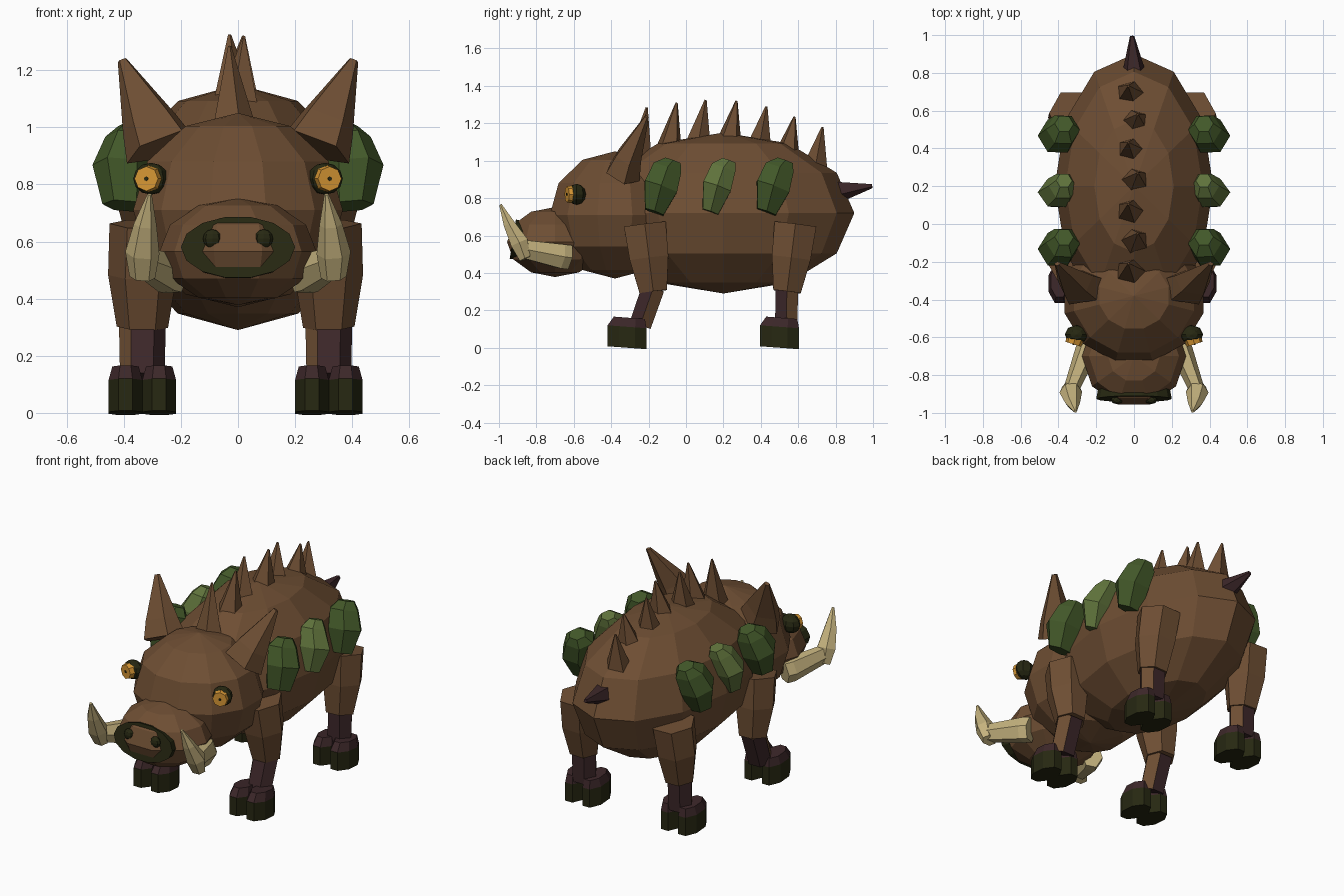
import bpy, bmesh, math
from mathutils import Vector, Matrix

if "Cube" in bpy.data.objects:
    bpy.data.objects.remove(bpy.data.objects["Cube"])


def material(name, rgb):
    m = bpy.data.materials.new(name)
    m.diffuse_color = (*rgb, 1)
    m.use_nodes = True
    m.node_tree.nodes["Principled BSDF"].inputs["Base Color"].default_value = m.diffuse_color
    return m


BROWN = material("brown hide", (0.155, 0.076, 0.033))
DARK = material("dark hide", (0.045, 0.020, 0.022))
HOOF = material("dark olive", (0.020, 0.021, 0.006))
MOSS = material("moss green", (0.055, 0.098, 0.022))
LEAF = material("light green", (0.115, 0.170, 0.044))
IVORY = material("ivory", (0.56, 0.45, 0.21))
AMBER = material("amber", (0.68, 0.31, 0.035))


def finish(name, bm, *mats):
    bmesh.ops.recalc_face_normals(bm, faces=bm.faces)
    me = bpy.data.meshes.new(name)
    bm.to_mesh(me)
    bm.free()
    for m in mats:
        me.materials.append(m)
    ob = bpy.data.objects.new(name, me)
    bpy.context.collection.objects.link(ob)
    return ob


def ball(name, loc, radii, seg, rings, mat, turn=0):
    """Faceted ellipsoid with its poles up and down."""
    bm = bmesh.new()
    bmesh.ops.create_uvsphere(bm, u_segments=seg, v_segments=rings, radius=1)
    bmesh.ops.transform(bm, verts=bm.verts, matrix=Matrix.Translation(loc)
                        @ Matrix.Diagonal((*radii, 1)) @ Matrix.Rotation(math.radians(turn), 4, 'Z'))
    return finish(name, bm, mat)


def loft(name, rings, sides, *mats, turn=0, rule=None, ref=(1, 0, 0)):
    """Rings (x, y, z, ru, rv) skinned from first to last; rule picks a colour by side."""
    d = (Vector(rings[-1][:3]) - Vector(rings[0][:3])).normalized()
    u = Vector(ref)
    u = (u - d * u.dot(d)).normalized()
    v = d.cross(u)
    bm = bmesh.new()
    loops = []
    for x, y, z, ru, rv in rings:
        loop = []
        for i in range(sides):
            a = math.tau * i / sides + math.radians(turn)
            loop.append(bm.verts.new(Vector((x, y, z)) + u * ru * math.cos(a) + v * rv * math.sin(a)))
        loops.append(loop)
    for n, (lo, hi) in enumerate(zip(loops, loops[1:])):
        for i in range(sides):
            j = (i + 1) % sides
            f = bm.faces.new((lo[i], lo[j], hi[j], hi[i]))
            f.material_index = rule(n, i) if rule else 0
    bm.faces.new(loops[0])
    f = bm.faces.new(loops[-1])
    f.material_index = rule(len(rings) - 2, 0) if rule else 0
    return finish(name, bm, *mats)


# Main masses
ball("body", (0, 0.2, 0.72), (0.42, 0.70, 0.43), 12, 6, BROWN)
ball("head", (0, -0.38, 0.71), (0.38, 0.36, 0.34), 12, 6, BROWN, 15)
ball("snout", (0, -0.70, 0.565), (0.275, 0.27, 0.187), 10, 6, BROWN, 90)

# Nose pad leaning forward at the top, with nostrils
loft("nose_pad", [(0, -0.875, 0.572, 0.19, 0.105), (0, -0.926, 0.58, 0.2, 0.11)], 14, HOOF)
for s in (-1, 1):
    ball("nostril", (0.09 * s, -0.932, 0.61), (0.033, 0.022, 0.033), 8, 6, HOOF)

# Row of back spikes: base y, base z, tip z
spikes = [(-0.25, 1.01, 1.285), (-0.09, 1.07, 1.31), (0.065, 1.09, 1.325), (0.23, 1.10, 1.32),
          (0.39, 1.07, 1.29), (0.54, 1.03, 1.235), (0.69, 0.96, 1.18)]
for i, (y, z0, z1) in enumerate(spikes):
    x = 0.005 if i % 2 else -0.02
    loft("back_spike", [(x, y, z0, 0.08, 0.07), (x * 2 + 0.01, y + 0.04, z1, 0.006, 0.006)],
         5, BROWN, turn=36 * i)

# Tail
loft("tail", [(0, 0.80, 0.835, 0.065, 0.065), (-0.01, 0.995, 0.865, 0.012, 0.012)], 5, DARK, turn=18)

for s in (-1, 1):
    # Ears
    loft("ear", [(0.27 * s, -0.34, 0.93, 0.135, 0.10), (0.31 * s, -0.31, 1.02, 0.105, 0.075),
                 (0.405 * s, -0.21, 1.235, 0.018, 0.012)], 5, BROWN, turn=90)

    # Eyes: socket ball, iris and a thin pupil facing forward and slightly outward
    eye = Vector((0.305 * s, -0.585, 0.82))
    look = Vector((0.3 * s, -0.95, 0)).normalized()
    ball("eye_socket", eye, (0.062, 0.05, 0.056), 8, 6, HOOF)

    def disc(name, near, far, r, mat):
        a, b = eye + look * near, eye + look * far
        loft(name, [(*a, r, r), (*b, r * 0.9, r * 0.9)], 8, mat)
    disc("iris", 0.02, 0.054, 0.048, AMBER)
    disc("pupil", 0.05, 0.057, 0.008, HOOF)

    # Tusks: a thick root and an upswept point
    loft("tusk_root", [(0.225 * s, -0.63, 0.485, 0.06, 0.075), (0.25 * s, -0.67, 0.49, 0.062, 0.075),
                       (0.335 * s, -0.88, 0.53, 0.04, 0.055)], 6, IVORY)
    loft("tusk_point", [(0.335 * s, -0.86, 0.475, 0.045, 0.035), (0.335 * s, -0.89, 0.56, 0.06, 0.055),
                        (0.325 * s, -0.945, 0.66, 0.04, 0.035), (0.31 * s, -0.992, 0.765, 0.008, 0.008)],
         6, IVORY)

    # Green flank growths, the middle one lighter
    for y, mat, w in ((-0.12, MOSS, 1), (0.18, LEAF, 0.85), (0.48, MOSS, 1)):
        loft("flank_growth", [(0.395 * s, y - 0.05, 0.725, 0.08 * w, 0.06 * w),
                              (0.405 * s, y - 0.015, 0.86, 0.105, 0.105 * w),
                              (0.375 * s, y + 0.02, 0.96, 0.09 * w, 0.09 * w),
                              (0.37 * s, y + 0.05, 1.0, 0.05 * w, 0.05 * w)], 6, mat, turn=0)

# Legs: thigh, two-coloured shank and a cloven foot
for side, x in (("left", -0.335), ("right", 0.318)):
    s = math.copysign(1, x)
    for end, top_y, knee_y, foot_y in (("front", -0.22, -0.175, -0.315), ("back", 0.585, 0.54, 0.50)):
        loft(f"{end}_{side}_thigh", [(x - 0.01 * s, top_y, 0.66, 0.125, 0.13),
                                     (x, (top_y + knee_y) / 2, 0.48, 0.12, 0.12),
                                     (x, knee_y, 0.30, 0.09, 0.085)], 6, BROWN)
        ankle_y = foot_y + (0.07 if end == "front" else 0.035)
        loft(f"{end}_{side}_shank", [(x, ankle_y, 0.12, 0.078, 0.068), (x, knee_y, 0.32, 0.082, 0.07)],
             6, DARK, BROWN, rule=lambda n, i: 1 if i in (0, 3) else 0)
        for t in (-1, 1):
            tx = x + 0.059 * t
            loft(f"{end}_{side}_toe", [(tx, foot_y, 0.0, 0.064, 0.113), (tx, foot_y, 0.112, 0.064, 0.113),
                                       (tx, foot_y + 0.012, 0.16, 0.05, 0.09)],
                 8, HOOF, DARK, turn=22.5, rule=lambda n, i: n)
